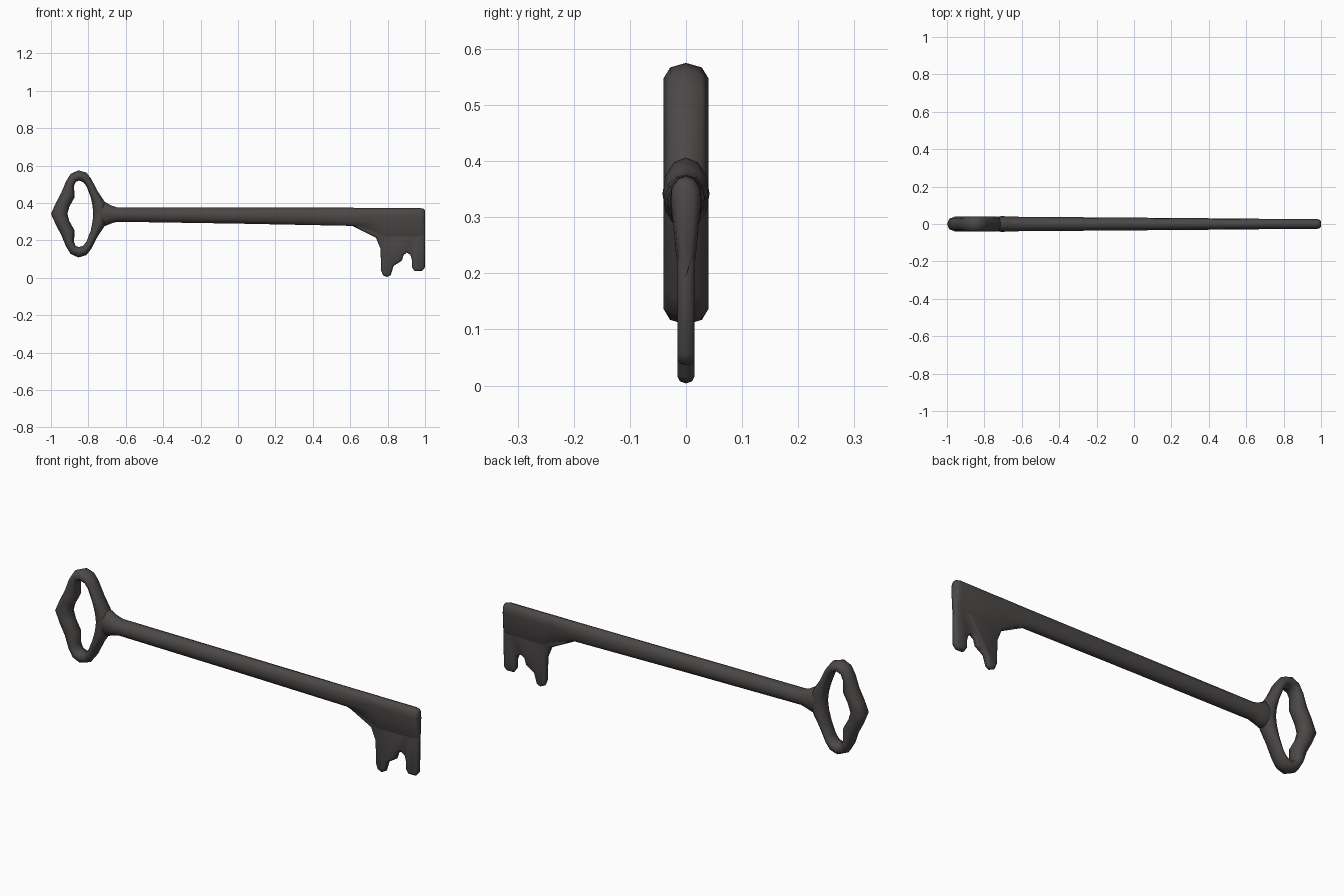
import bpy, bmesh, math
from mathutils import Vector

if "Cube" in bpy.data.objects:
    bpy.data.objects.remove(bpy.data.objects["Cube"])

iron = bpy.data.materials.new("dark iron")
iron.diffuse_color = (0.07, 0.064, 0.062, 1)
iron.use_nodes = True
iron.node_tree.nodes["Principled BSDF"].inputs["Base Color"].default_value = iron.diffuse_color


def loft(name, rings, closed=False, angle=60):
    """Skin a list of equal-length point rings; cap the ends unless closed."""
    bm = bmesh.new()
    vs = [[bm.verts.new(p) for p in r] for r in rings]
    n = len(vs[0])
    for k in range(len(vs) if closed else len(vs) - 1):
        a, b = vs[k], vs[(k + 1) % len(vs)]
        for i in range(n):
            j = (i + 1) % n
            bm.faces.new((a[i], a[j], b[j], b[i]))
    if not closed:
        bm.faces.new(vs[0])
        bm.faces.new(vs[-1])
    bmesh.ops.recalc_face_normals(bm, faces=bm.faces)
    me = bpy.data.meshes.new(name)
    bm.to_mesh(me)
    bm.free()
    me.materials.append(iron)
    ob = bpy.data.objects.new(name, me)
    bpy.context.collection.objects.link(ob)
    bpy.ops.object.select_all(action='DESELECT')
    ob.select_set(True)
    bpy.context.view_layer.objects.active = ob
    bpy.ops.object.shade_smooth_by_angle(angle=math.radians(angle))
    return ob


# Bow: (outer x, z, inner x, z) pairs for the upper half, mirrored in z
MID = 0.342
half = [(-1, .342, -.912, .342), (-.973, .402, -.902, .38),
        (-.945, .455, -.873, .432), (-.920, .515, -.877, .49),
        (-.895, .556, -.868, .513), (-.853, .575, -.850, .520),
        (-.81, .562, -.828, .512), (-.785, .53, -.810, .49),
        (-.75, .462, -.787, .43), (-.712, .405, -.777, .38),
        (-.69, .342, -.775, .342)]
pairs = half + [(a, 2 * MID - b, c, 2 * MID - d) for a, b, c, d in half[-2:0:-1]]
rings = []
for ox, oz, ix, iz in pairs:
    o, i = Vector((ox, 0, oz)), Vector((ix, 0, iz))
    c, h = (o + i) / 2, (o - i) / 2
    rings.append([c + h * math.cos(t) + Vector((0, .04 * math.sin(t), 0))
                  for t in (k * math.pi / 4 for k in range(8))])
loft("bow", rings, closed=True, angle=80)


# Shank: elliptical sections blending into a teardrop above the bit
def mirrored(x, prof):
    return [(x, y, z) for y, z in prof] + [(x, -y, z) for y, z in prof[-2:0:-1]]


def ellipse(x, top, bottom, ry):
    c, r = (top + bottom) / 2, (top - bottom) / 2
    return mirrored(x, [(ry * math.sin(k * math.pi / 6), c + r * math.cos(k * math.pi / 6))
                        for k in range(7)])


def teardrop(x, bottom, s=1.0):
    prof = [(0, 1), (.014, .975), (.025, .89), (.027, .76), (.023, .53), (.017, .2), (0, 0)]
    top = .373 - (1 - s) * .025
    return mirrored(x, [(y * s, bottom + (top - bottom) * t) for y, t in prof])


loft("shank", [ellipse(-.75, .39, .294, .034), ellipse(-.71, .406, .278, .042),
               ellipse(-.68, .388, .29, .041), ellipse(-.647, .377, .30, .039),
               ellipse(.0, .376, .29, .034), ellipse(.61, .375, .278, .029),
               teardrop(.738, .214), teardrop(.78, .19), teardrop(.975, .19),
               teardrop(.992, .19, .85), teardrop(1, .195, .5)])

# Bit: notched plate with rounded edges
outline = [(.61, .282), (.738, .214), (.762, .155), (.765, .04), (.775, .014), (.797, .004),
           (.817, .015), (.832, .064), (.862, .083), (.876, .092), (.885, .122), (.903, .135),
           (.922, .123), (.930, .095), (.931, .055), (.945, .036), (.982, .036),
           (.999, .055), (1, .20), (1, .345), (.97, .35), (.7, .335)]


def inset(d):
    pts, n = [Vector(p) for p in outline], len(outline)
    res = []
    for k in range(n):
        a = (pts[k] - pts[k - 1]).normalized()
        b = (pts[(k + 1) % n] - pts[k]).normalized()
        na, nb = Vector((-a.y, a.x)), Vector((-b.y, b.x))
        res.append(pts[k] + (na + nb) * d / max(.6, 1 + na.dot(nb)))
    return res


loft("bit", [[(p.x, y, p.y) for p in inset(d)]
             for d, y in ((.011, -.015), (.003, -.0105), (0, 0), (.003, .0105), (.011, .015))])
